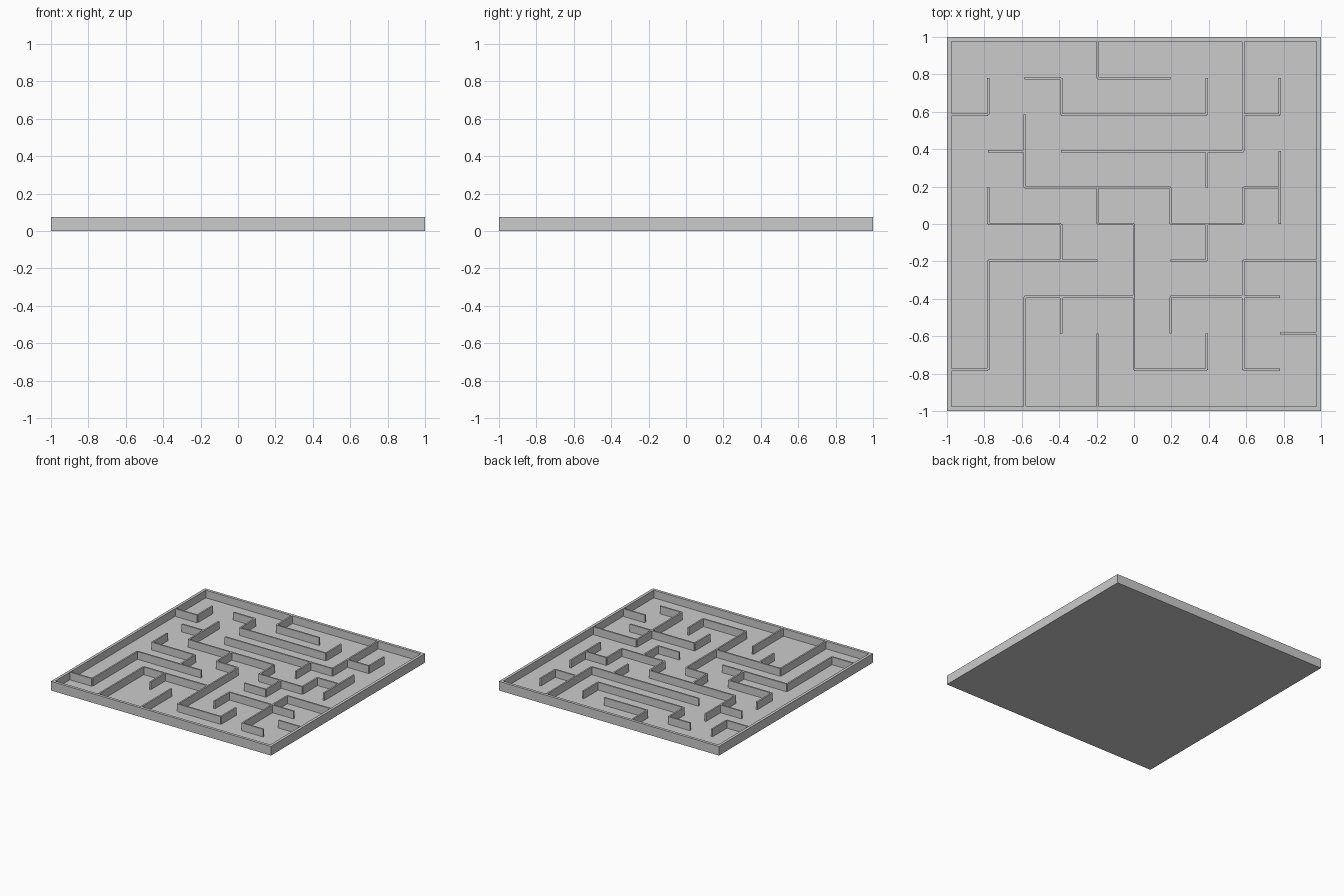
import bpy, bmesh
from mathutils import Matrix, Vector

if "Cube" in bpy.data.objects:
    bpy.data.objects.remove(bpy.data.objects["Cube"])

P = 0.195            # cell pitch
T = 0.013            # inner wall thickness
BASE, TOP = 0.012, 0.075
INNER = 0.977        # inner face of the rim


def add_box(bm, x0, x1, y0, y1, z0, z1):
    size = Vector((x1 - x0, y1 - y0, z1 - z0))
    mid = Vector((x0 + x1, y0 + y1, z0 + z1)) / 2
    bmesh.ops.create_cube(bm, size=1, matrix=Matrix.Translation(mid) @ Matrix.Diagonal((*size, 1)))


def make(name, boxes):
    bm = bmesh.new()
    for b in boxes:
        add_box(bm, *b)
    mesh = bpy.data.meshes.new(name)
    bm.to_mesh(mesh)
    bm.free()
    bpy.context.collection.objects.link(bpy.data.objects.new(name, mesh))


# Floor plate
make("floor", [(-1, 1, -1, 1, 0, BASE)])

# Outer rim: long front/back walls, side walls fitted between them
make("rim_front", [(-1, 1, -1, -INNER, BASE, TOP)])
make("rim_back", [(-1, 1, INNER, 1, BASE, TOP)])
make("rim_left", [(-1, -INNER, -INNER, INNER, BASE, TOP)])
make("rim_right", [(INNER, 1, -INNER, INNER, BASE, TOP)])

# Maze runs in cell units: row or column -> (start, end) spans
ROWS = {
    4: [(-3, -2), (-1, 1)],
    3: [(-5, -4), (-2, 2), (3, 4)],
    2: [(-4, -3), (-2, 3)],
    1: [(-3, 1), (3, 4)],
    0: [(-4, -2), (-1, 0), (1, 3)],
    -1: [(-4, -1), (1, 2), (3, 5)],
    -2: [(-3, 0), (1, 4)],
    -3: [(4, 5)],
    -4: [(-5, -4), (0, 2), (3, 4)],
}
COLUMNS = {
    -4: [(3, 4), (0, 1), (-4, -1)],
    -3: [(1, 3), (-5, -2)],
    -2: [(3, 4), (-1, 0), (-3, -2)],
    -1: [(4, 5), (0, 1), (-5, -3)],
    0: [(-4, 0)],
    1: [(0, 1), (-3, -2)],
    2: [(3, 4), (1, 2), (-1, 0), (-4, -3)],
    3: [(2, 5), (0, 1), (-4, -1)],
    4: [(3, 4), (0, 2)],
}


def segments(runs):
    # one panel per cell edge
    for line, spans in runs.items():
        for a, b in spans:
            for k in range(a, b):
                yield line * P - T / 2, line * P + T / 2, k * P, (k + 1) * P


make("maze_walls_across", [(a, b, c, d, BASE, TOP) for c, d, a, b in segments(ROWS)])
make("maze_walls_along", [(a, b, c, d, BASE, TOP) for a, b, c, d in segments(COLUMNS)])

# Across panels: segments() gives (line span, run span); swapped above to x = run, y = line
